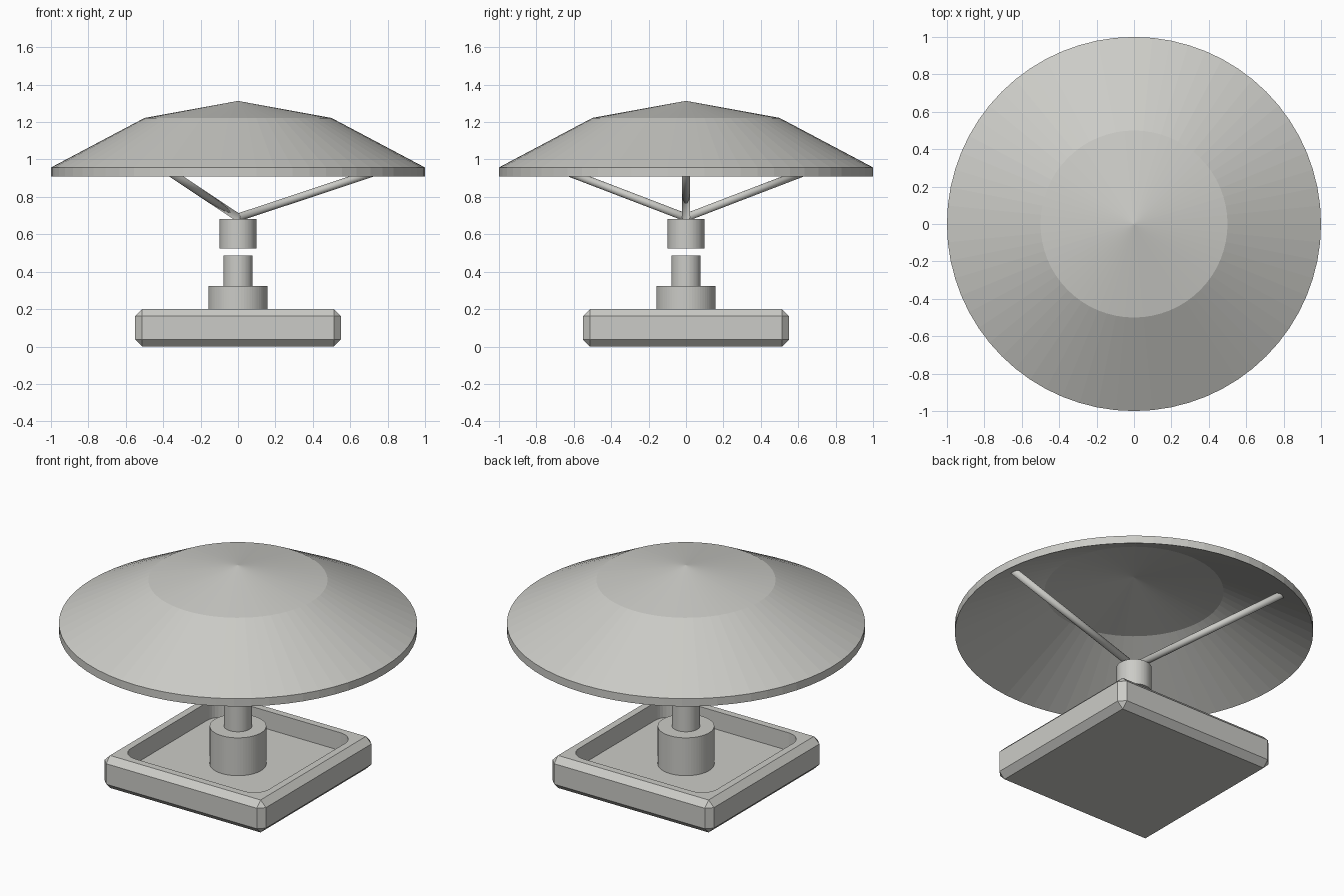
import bpy, bmesh
from math import cos, sin, pi
from mathutils import Vector

if "Cube" in bpy.data.objects:
    bpy.data.objects.remove(bpy.data.objects["Cube"])

gray = bpy.data.materials.new("warm_light_gray")
gray.use_nodes = True
color = (0.6, 0.6, 0.57, 1)
gray.diffuse_color = color
gray.node_tree.nodes["Principled BSDF"].inputs["Base Color"].default_value = color


def finish(name, bm):
    bmesh.ops.recalc_face_normals(bm, faces=bm.faces)
    mesh = bpy.data.meshes.new(name)
    bm.to_mesh(mesh)
    bm.free()
    mesh.materials.append(gray)
    obj = bpy.data.objects.new(name, mesh)
    bpy.context.collection.objects.link(obj)
    return obj


def lathe(name, profile, sides=64):
    """Spin a closed (radius, height) profile around z."""
    bm = bmesh.new()
    verts = [bm.verts.new((r, 0, z)) for r, z in profile]
    edges = [bm.edges.new(pair) for pair in zip(verts, verts[1:])]
    bmesh.ops.spin(bm, geom=verts + edges, cent=(0, 0, 0), axis=(0, 0, 1),
                   angle=2 * pi, steps=sides)
    bmesh.ops.remove_doubles(bm, verts=bm.verts, dist=0.0005)
    return finish(name, bm)


def cylinder(name, radius, bottom, top):
    return lathe(name, [(0, bottom), (radius, bottom), (radius, top), (0, top)])


def box(name, half, bottom, top, bevel, segments, upright_only):
    bm = bmesh.new()
    bmesh.ops.create_cube(bm, size=1)
    for v in bm.verts:
        v.co = (v.co.x * 2 * half, v.co.y * 2 * half, top if v.co.z > 0 else bottom)
    edges = [e for e in bm.edges if not upright_only
             or abs(e.verts[0].co.z - e.verts[1].co.z) > 0.01]
    bmesh.ops.bevel(bm, geom=edges, offset=bevel, segments=segments,
                    profile=0.5, affect='EDGES')
    return finish(name, bm)


# Square tray base: chamfered block with a rounded recess
base = box("base_tray", 0.55, 0, 0.2, 0.037, 1, False)
cutter = box("recess_cutter", 0.47, 0.09, 0.3, 0.1, 8, True)
cutter.hide_render = True
cutter.hide_viewport = True
cut = base.modifiers.new("recess", 'BOOLEAN')
cut.operation = 'DIFFERENCE'
cut.solver = 'EXACT'
cut.object = cutter

# Stepped post and the separate hub above it
cylinder("post_collar", 0.158, 0.09, 0.323)
cylinder("post_pin", 0.078, 0.323, 0.486)
cylinder("hub", 0.098, 0.524, 0.682)

# Shallow two-slope canopy shell
thickness = 0.048
outer = [(0, 1.313), (0.5, 1.222), (1, 0.957)]
inner = [(r, z - thickness) for r, z in reversed(outer)]
lathe("canopy", outer + inner)

# Three slanted struts from the hub to the canopy
start = Vector((0, 0, 0.69))
for i in range(3):
    a = i * 2 * pi / 3
    end = Vector((0.88 * cos(a), 0.88 * sin(a), 0.982))
    axis = end - start
    bm = bmesh.new()
    bmesh.ops.create_cone(bm, cap_ends=True, segments=24, radius1=0.021,
                          radius2=0.021, depth=axis.length)
    strut = finish("strut_%d" % (i + 1), bm)
    strut.location = (start + end) / 2
    strut.rotation_mode = 'QUATERNION'
    strut.rotation_quaternion = axis.to_track_quat('Z', 'Y')
    strut.data.shade_smooth()
